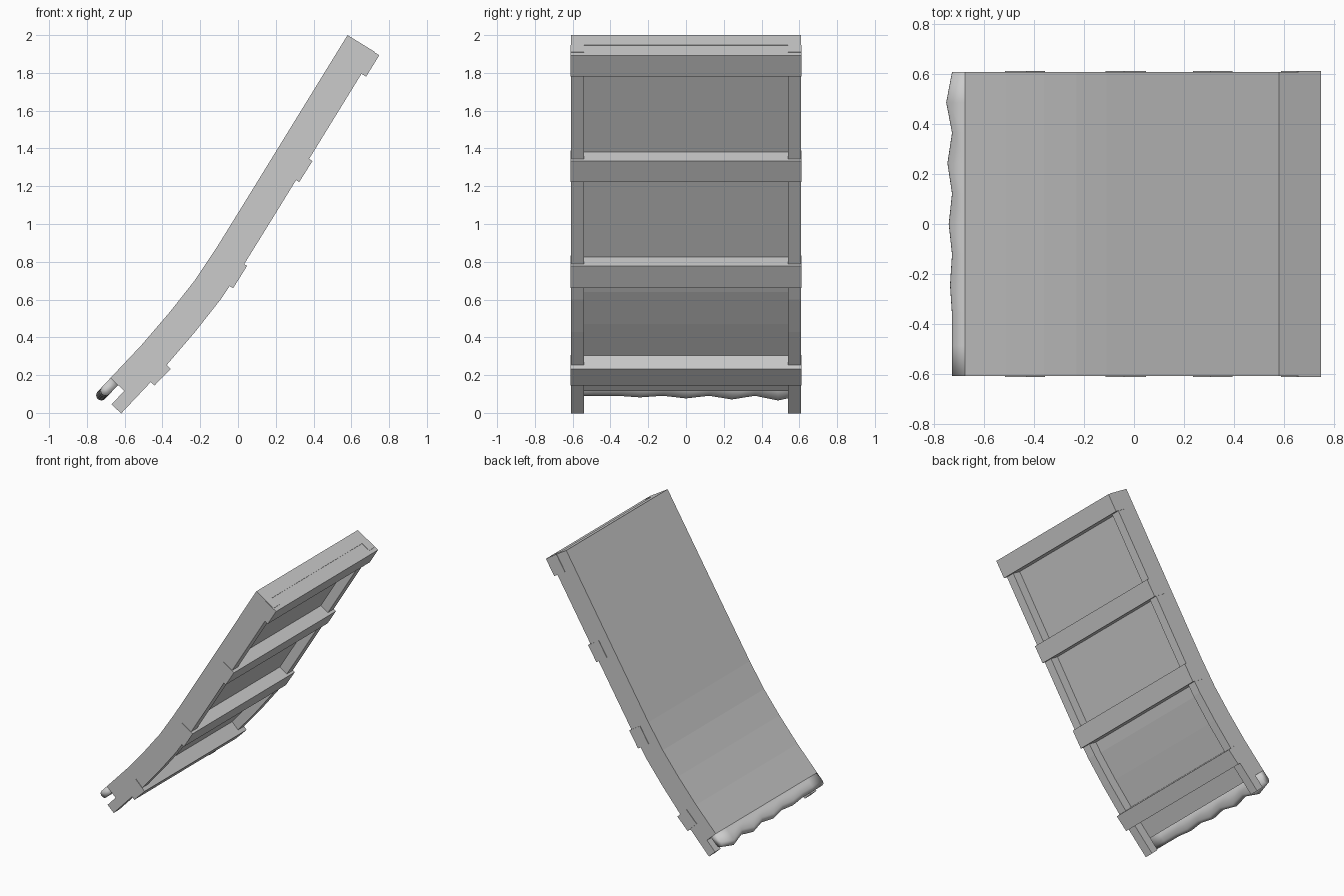
import bpy, bmesh, math
from mathutils import Vector

cube = bpy.data.objects.get("Cube")
if cube:
    bpy.data.objects.remove(cube, do_unlink=True)

grey = bpy.data.materials.new("plain grey")
grey.use_nodes = True
colour = (0.6, 0.6, 0.6, 1)
grey.diffuse_color = colour
grey.node_tree.nodes["Principled BSDF"].inputs["Base Color"].default_value = colour

# Roof curve in the x-z plane, ridge first, eave last
curve = [Vector(p) for p in [(0.58, 2.0), (0.02, 1.09), (-0.11, 0.88), (-0.23, 0.70),
                             (-0.36, 0.535), (-0.51, 0.36), (-0.675, 0.185)]]
half_width = 0.608
slab_depth, rafter_depth = 0.10, 0.17


def inward(d):
    """Normal pointing to the underside for a downhill direction."""
    return Vector((-d.y, d.x))


def offset(line, depth):
    """Shift a polyline towards the underside with mitred corners."""
    dirs = [(b - a).normalized() for a, b in zip(line, line[1:])]
    out = []
    for i, p in enumerate(line):
        a, b = dirs[max(i - 1, 0)], dirs[min(i, len(dirs) - 1)]
        n = (inward(a) + inward(b)).normalized()
        out.append(p + n * depth / n.dot(inward(a)))
    return out


def loft(name, rings, smooth=False, caps=True):
    """Skin equal closed rings of 3D points into one object."""
    bm = bmesh.new()
    rows = [[bm.verts.new(p) for p in ring] for ring in rings]
    n = len(rows[0])
    for r, s in zip(rows, rows[1:]):
        for i in range(n):
            bm.faces.new((r[i], r[(i + 1) % n], s[(i + 1) % n], s[i]))
    if caps:
        bm.faces.new(rows[0])
        bm.faces.new(rows[-1])
    bmesh.ops.recalc_face_normals(bm, faces=bm.faces)
    for f in bm.faces:
        f.smooth = smooth
    mesh = bpy.data.meshes.new(name)
    bm.to_mesh(mesh)
    bm.free()
    mesh.materials.append(grey)
    obj = bpy.data.objects.new(name, mesh)
    bpy.context.collection.objects.link(obj)
    return obj


def beam(name, top, bottom, y0, y1):
    """Bar following two matching polylines, spanning y0 to y1."""
    loft(name, [[(t.x, y0, t.y), (t.x, y1, t.y), (b.x, y1, b.y), (b.x, y0, b.y)]
                for t, b in zip(top, bottom)])


# Curved roof panel
beam("roof_panel", curve, offset(curve, slab_depth), -half_width, half_width)

# Side rafters, running past the eave
eave_dir = (curve[-1] - curve[-2]).normalized()
long_curve = curve[:-1] + [curve[-1] + eave_dir * 0.098]
for side, y0, y1 in (("left", 0.54, half_width), ("right", -half_width, -0.54)):
    beam(side + "_rafter", offset(long_curve, slab_depth),
         offset(long_curve, rafter_depth), y0, y1)

# Cross battens, given by the outer upper and lower corners
battens = [((0.748, 1.893), (0.678, 1.78)), ((0.394, 1.333), (0.324, 1.222)),
           ((0.048, 0.778), (-0.026, 0.66)), ((-0.356, 0.232), (-0.442, 0.145))]
for i, (hi, lo) in enumerate(battens):
    outer = [Vector(hi), Vector(lo)]
    beam(f"batten_{i + 1}", offset(outer, -0.105), outer, -0.612, 0.612)

# Rounded, wavy eave lip that ripples more towards the left side
radius = 0.0275
down = inward(eave_dir)
root = curve[-1] + down * radius
rings = []
for k in range(11):
    y = -half_width + 2 * half_width * k / 10
    ripple = 0.034 * min(1, max(0, (k + 1) / 9 - 0.1)) if k % 2 and k > 1 else 0
    tip = root + eave_dir * (0.066 + ripple)
    section = [root - down * radius]
    for j in range(9):
        a = math.pi * j / 8
        section.append(tip + (eave_dir * math.sin(a) - down * math.cos(a)) * radius)
    section.append(root + down * radius)
    rings.append([(p.x, y, p.y) for p in section])
loft("eave_lip", rings, smooth=True)
